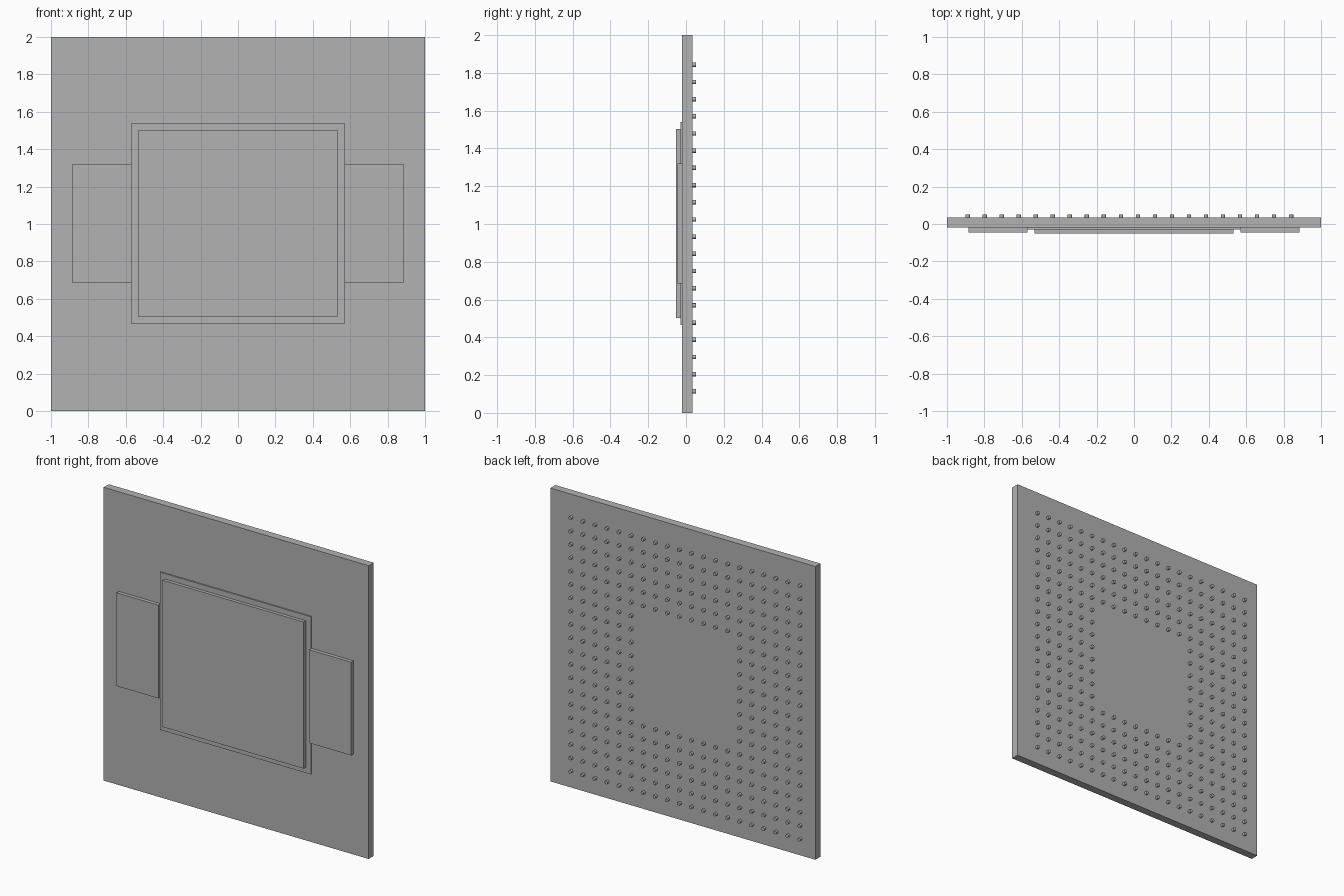
import bpy
import bmesh
from mathutils import Matrix, Vector

cube = bpy.data.objects.get("Cube")
if cube:
    bpy.data.objects.remove(cube, do_unlink=True)

grey = bpy.data.materials.new("plain grey")
grey.use_nodes = True
grey.diffuse_color = (0.448, 0.448, 0.448, 1)
grey.node_tree.nodes["Principled BSDF"].inputs["Base Color"].default_value = grey.diffuse_color


def add_object(name, bm):
    mesh = bpy.data.meshes.new(name)
    bm.to_mesh(mesh)
    bm.free()
    mesh.materials.append(grey)
    obj = bpy.data.objects.new(name, mesh)
    bpy.context.collection.objects.link(obj)
    return obj


def slab(name, x, y, z):
    """Box spanning the given (low, high) ranges."""
    ranges = (x, y, z)
    centre = Vector([(a + b) / 2 for a, b in ranges])
    size = Vector([b - a for a, b in ranges])
    bm = bmesh.new()
    bmesh.ops.create_cube(bm, matrix=Matrix.LocRotScale(centre, None, size))
    return add_object(name, bm)


FRONT, BACK = -0.02, 0.034

# Board, stepped centre lid and the two side plates
slab("board", (-1, 1), (FRONT, BACK), (0, 2))
slab("lid_base", (-0.57, 0.57), (-0.029, FRONT), (0.465, 1.54))
slab("lid_top", (-0.532, 0.532), (-0.052, -0.029), (0.503, 1.503))
slab("left_side_plate", (0.57, 0.885), (-0.045, FRONT), (0.685, 1.321))
slab("right_side_plate", (-0.885, -0.57), (-0.045, FRONT), (0.685, 1.321))

# Square grid of contact pins with an empty middle
COUNT, PITCH, LENGTH = 20, 0.091, 0.018
empty = range(6, 14)
turn = Matrix.Rotation(1.5707963, 4, "X")
pins = bmesh.new()
for col in range(COUNT):
    for row in range(COUNT):
        if col in empty and row in empty:
            continue
        place = Matrix.Translation((-0.889 + col * PITCH, BACK + LENGTH / 2, 0.114 + row * PITCH))
        bmesh.ops.create_cone(pins, cap_ends=True, segments=16, radius1=0.0115,
                              radius2=0.0115, depth=LENGTH, matrix=place @ turn)
contact_pins = add_object("contact_pins", pins)

# Round pin walls with crisp rims
bpy.ops.object.select_all(action="DESELECT")
contact_pins.select_set(True)
bpy.context.view_layer.objects.active = contact_pins
bpy.ops.object.shade_smooth_by_angle()
